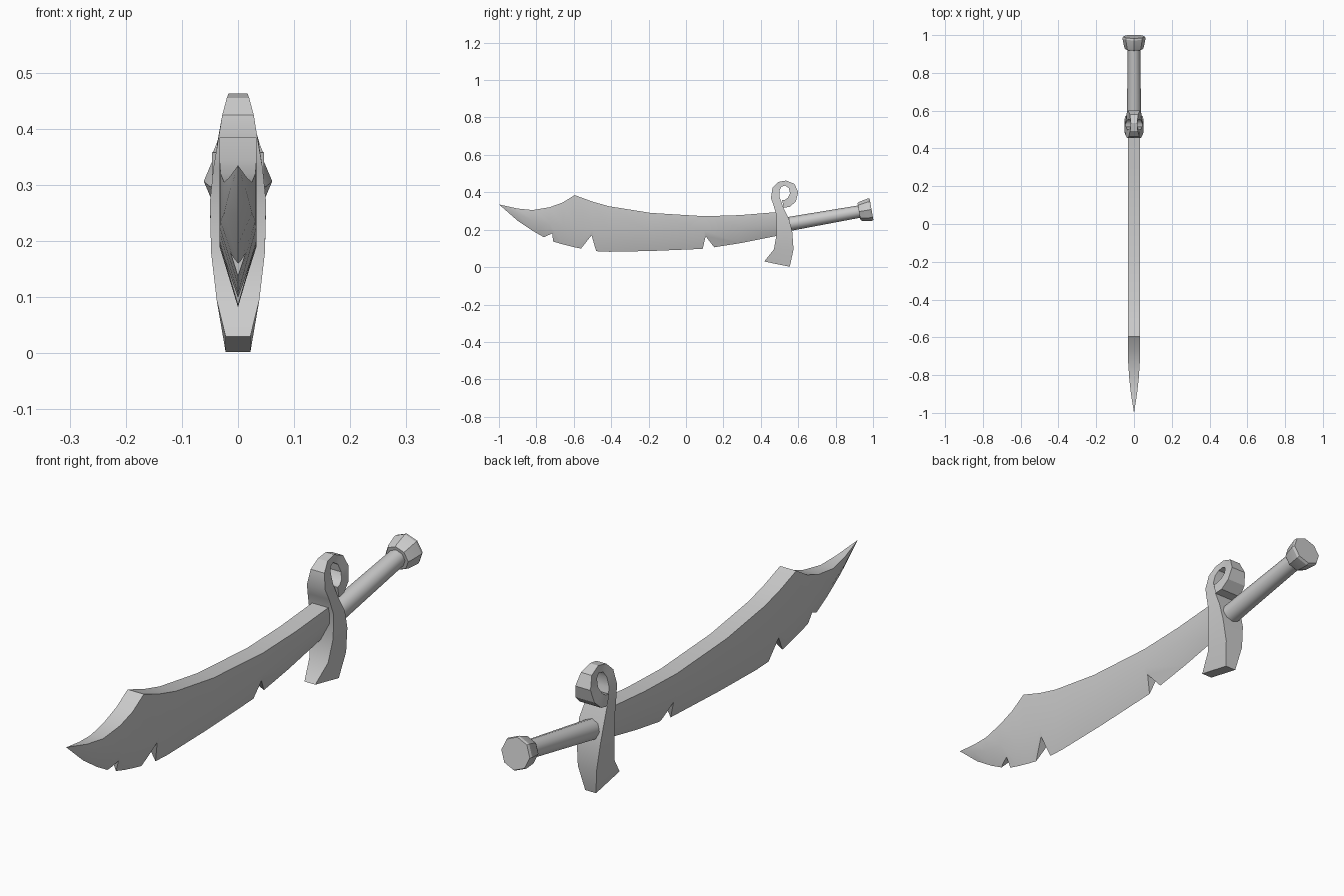
import bpy, bmesh, math
from mathutils import Vector

if "Cube" in bpy.data.objects:
    bpy.data.objects.remove(bpy.data.objects["Cube"])


def loft(name, rings, smooth=30):
    """Skin a list of equal-length point rings and cap both ends."""
    bm = bmesh.new()
    rows = [[bm.verts.new(p) for p in ring] for ring in rings]
    n = len(rows[0])
    for a, b in zip(rows, rows[1:]):
        for i in range(n):
            j = (i + 1) % n
            bm.faces.new((a[i], a[j], b[j], b[i]))
    bm.faces.new(rows[0][::-1])
    bm.faces.new(rows[-1])
    bmesh.ops.remove_doubles(bm, verts=bm.verts, dist=1e-5)
    bmesh.ops.recalc_face_normals(bm, faces=bm.faces)
    me = bpy.data.meshes.new(name)
    bm.to_mesh(me)
    bm.free()
    ob = bpy.data.objects.new(name, me)
    bpy.context.collection.objects.link(ob)
    if smooth:
        bpy.ops.object.select_all(action='DESELECT')
        ob.select_set(True)
        bpy.context.view_layer.objects.active = ob
        bpy.ops.object.shade_smooth_by_angle(angle=math.radians(smooth))
    return ob


# Blade: y, spine z, widest z, cutting edge z, half thickness
stations = [
    (-1.0, .335, .335, .335, 0), (-.90, .313, .285, .248, .016),
    (-.82, .305, .25, .194, .025), (-.73, .32, .235, .143, .031),
    (-.66, .345, .225, .122, .033), (-.595, .385, .215, .106, .033),
    (-.50, .35, .20, .086, .033), (-.41, .325, .195, .082, .033),
    (-.19, .29, .19, .086, .033), (.10, .272, .195, .098, .033),
    (.29, .278, .21, .128, .033), (.51, .296, .235, .172, .033)]
blade = loft("blade", [
    [(-w, y, t), (w, y, t), (w, y, m), (0, y, b), (-w, y, m)]
    for y, t, m, b, w in stations])

# Nicks cut into the edge
nicks = [
    [(.105, .165), (.078, .05), (.194, .05)],
    [(-.505, .17), (-.60, .05), (-.47, .05)],
    [(-.715, .18), (-.765, .158), (-.78, .08), (-.704, .08)]]
for k, nick in enumerate(nicks):
    cutter = loft(f"nick_cutter_{k + 1}",
                  [[(x, y, z) for y, z in nick] for x in (-.1, .1)], 0)
    cutter.hide_render = True
    cutter.hide_set(True)
    mod = blade.modifiers.new("nick", 'BOOLEAN')
    mod.operation = 'DIFFERENCE'
    mod.solver = 'EXACT'
    mod.object = cutter

# Guard: curled ribbon, outer y z, inner y z, half width
ribbon = [
    (.418, .03, .555, .002, .022), (.47, .095, .575, .095, .038),
    (.485, .18, .568, .19, .048), (.485, .27, .55, .26, .050),
    (.468, .33, .522, .315, .044), (.454, .37, .50, .375, .037),
    (.463, .425, .50, .41, .028), (.493, .455, .51, .43, .020),
    (.535, .463, .53, .436, .017), (.58, .445, .55, .423, .022),
    (.60, .40, .556, .395, .031), (.588, .352, .546, .372, .039),
    (.555, .322, .53, .360, .044), (.522, .318, .514, .358, .046)]
loft("guard", [
    [(-w, oy, oz), (w, oy, oz), (w, iy, iz), (-w, iy, iz)]
    for oy, oz, iy, iz, w in ribbon])

# Grip and pommel share one tilted axis
start = Vector((0, .53, .227))
tilt = math.radians(10)
axis = Vector((0, math.cos(tilt), math.sin(tilt)))
up = Vector((0, -math.sin(tilt), math.cos(tilt)))


def ring(dist, r, n=8):
    return [start + axis * dist + r * (Vector((1, 0, 0)) * math.cos(a) + up * math.sin(a))
            for a in (2 * math.pi * i / n for i in range(n))]


loft("grip", [ring(0, .038), ring(.42, .033)], 50)
loft("pommel", [ring(.401, .046), ring(.409, .051), ring(.459, .061), ring(.469, .058)], 25)
